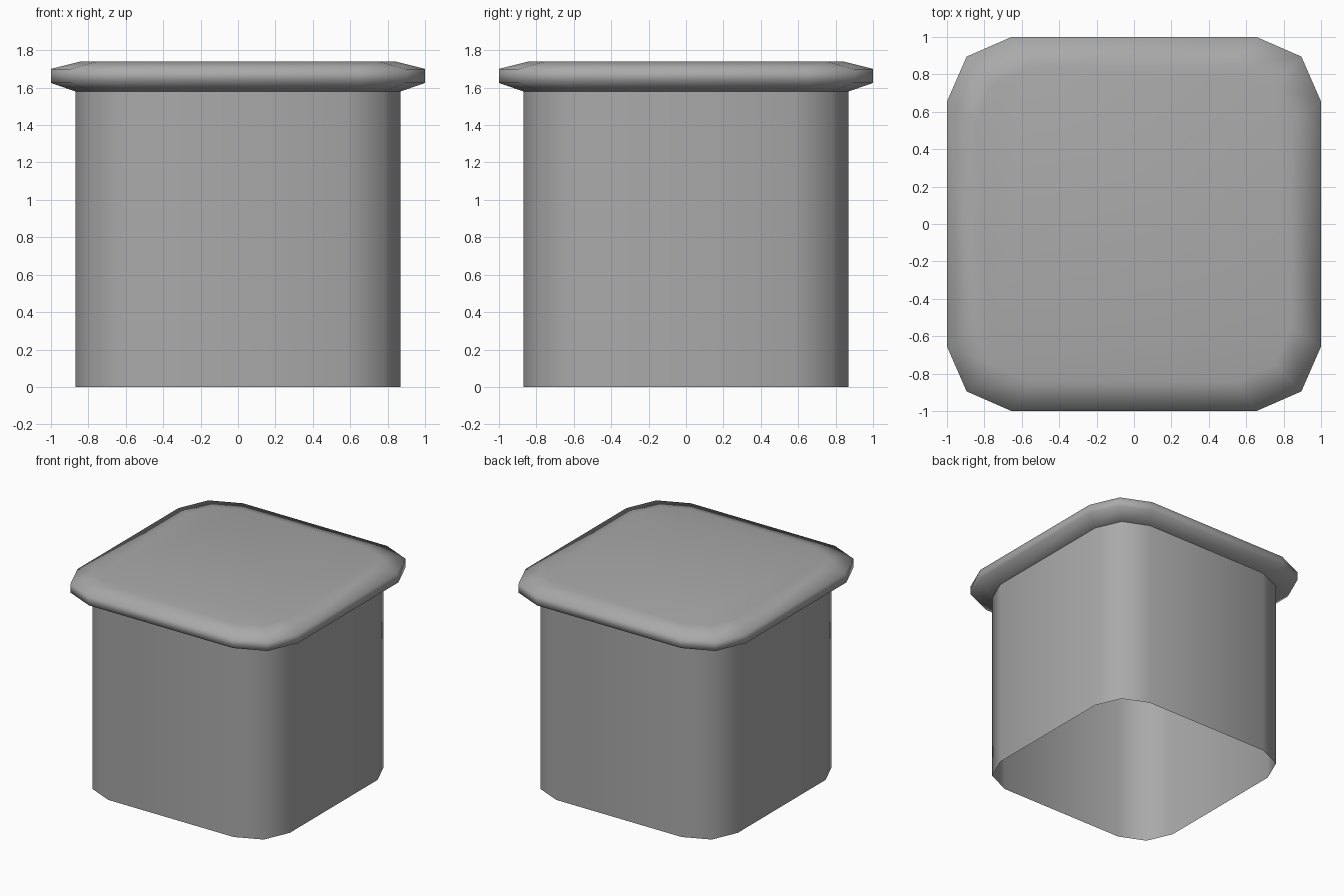
import bpy
import bmesh

cube = bpy.data.objects.get("Cube")
if cube:
    bpy.data.objects.remove(cube, do_unlink=True)

# Single grey material
grey = bpy.data.materials.new("mid_grey")
grey.use_nodes = True
colour = (0.4, 0.4, 0.4, 1)
grey.diffuse_color = colour
grey.node_tree.nodes["Principled BSDF"].inputs["Base Color"].default_value = colour

# Rounded-square outline of half-width 1, counter-clockwise: one corner turned four times
corner = [(1, 0.655), (0.895, 0.895), (0.655, 1)]
outline = []
for turn in range(4):
    outline += corner
    corner = [(-y, x) for x, y in corner]


def loft(name, sections, close_top=False):
    """Skin the outline through (scale, height) sections from bottom to top."""
    bm = bmesh.new()
    rings = [[bm.verts.new((x * s, y * s, z)) for x, y in outline] for s, z in sections]
    count = len(outline)
    for low, high in zip(rings, rings[1:]):
        for i in range(count):
            j = (i + 1) % count
            bm.faces.new((low[i], low[j], high[j], high[i]))
    if close_top:
        bm.faces.new(rings[-1])
    for face in bm.faces:
        face.smooth = True
    mesh = bpy.data.meshes.new(name)
    bm.to_mesh(mesh)
    bm.free()
    mesh.materials.append(grey)
    obj = bpy.data.objects.new(name, mesh)
    bpy.context.collection.objects.link(obj)
    return obj


# Hollow body, open underneath
loft("body_wall", [(0.87, 0), (0.87, 1.58)])

# Overhanging lid with bevelled rim
loft("lid", [(0.87, 1.58), (1, 1.625), (1, 1.7), (0.84, 1.74)], close_top=True)
